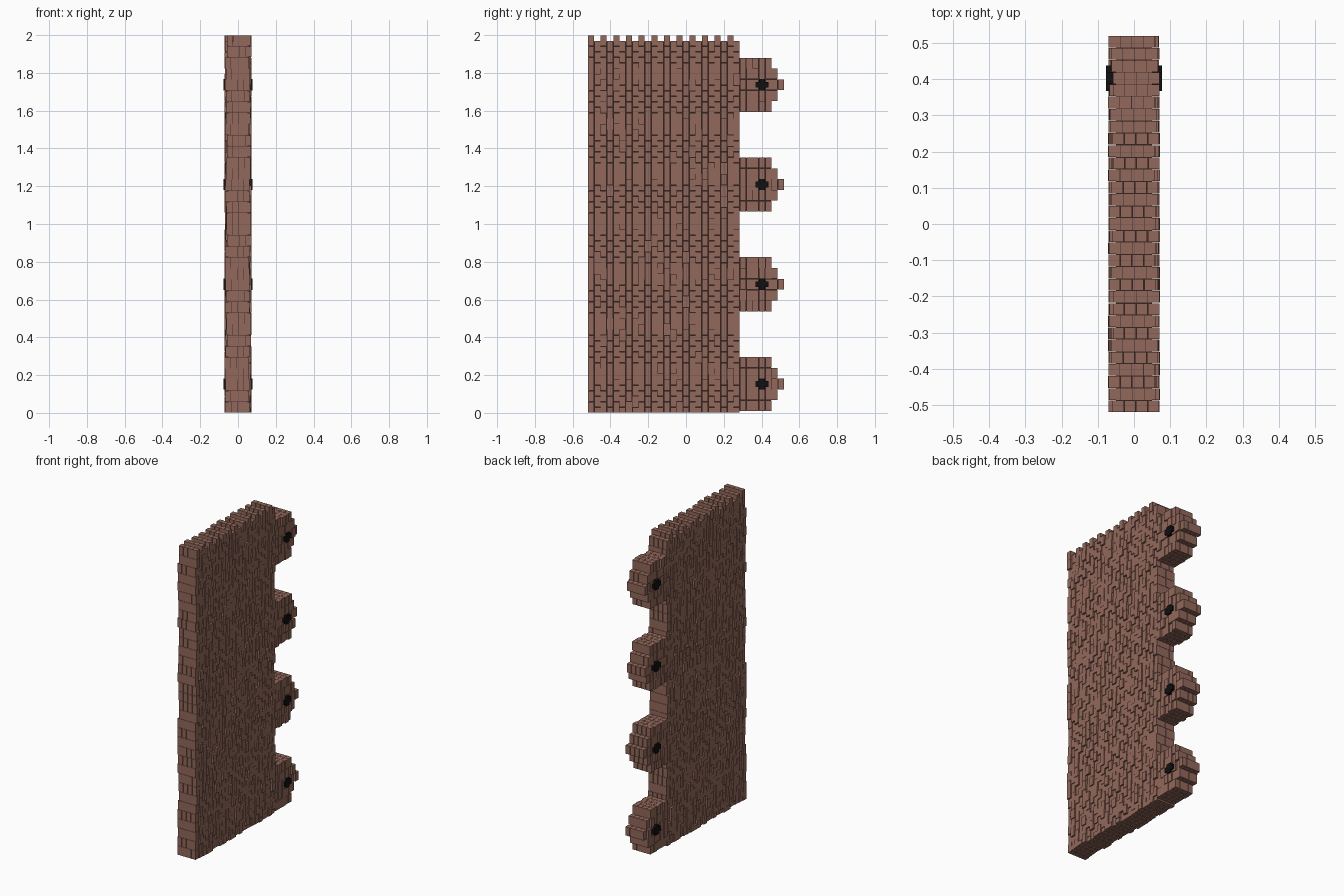
import bpy, bmesh, random
from mathutils import Matrix, Vector

if "Cube" in bpy.data.objects:
    bpy.data.objects.remove(bpy.data.objects["Cube"])

random.seed(4)
COL = 1.04 / 31        # column width along y
BH = 2.0 / 34          # brick height
TBH = 0.0575           # brick height in the hinge lugs
BX = 0.0325            # brick length through the thickness
GAP = 0.0015
Y0 = -0.52


def material(name, rgb):
    m = bpy.data.materials.new(name)
    m.diffuse_color = (*rgb, 1)
    m.use_nodes = True
    m.node_tree.nodes["Principled BSDF"].inputs["Base Color"].default_value = m.diffuse_color
    return m


brick_mat = material("brick_brown", (0.29, 0.14, 0.105))
mortar_mat = material("dark_mortar", (0.05, 0.03, 0.024))
black_mat = material("black_pin", (0.005, 0.005, 0.005))


def box(bm, lo, hi):
    lo, hi = Vector(lo), Vector(hi)
    s = hi - lo
    bmesh.ops.create_cube(bm, size=1, matrix=Matrix.Translation((lo + hi) / 2)
                          @ Matrix.Diagonal((s.x, s.y, s.z, 1)))


def finish(bm, name, mat):
    me = bpy.data.meshes.new(name)
    bm.to_mesh(me)
    bm.free()
    me.materials.append(mat)
    ob = bpy.data.objects.new(name, me)
    bpy.context.collection.objects.link(ob)
    return ob


def course(bm, col, z0, z1):
    """Four bricks through the thickness, with a slight random slide."""
    x = -2 * BX + random.uniform(-0.007, 0.007)
    y = Y0 + col * COL
    h = GAP / 2
    for n in range(4):
        box(bm, (x + n * BX + h, y + h, z0 + h),
            (x + (n + 1) * BX - h, y + COL - h, z1 - h))


# Main panel: staggered columns, odd ones start with a half brick
bm = bmesh.new()
for c in range(24):
    if c % 2 == 0:
        for k in range(34):
            course(bm, c, k * BH, (k + 1) * BH)
    else:
        course(bm, c, 0, BH / 2)
        for k in range(33):
            course(bm, c, (k + 0.5) * BH, (k + 1.5) * BH)
finish(bm, "brick_panel", brick_mat)

# Mortar filling inside the panel
bm = bmesh.new()
box(bm, (-0.05, Y0 + 0.003, 0.003), (0.05, Y0 + 24 * COL - 0.003, 1.967))
finish(bm, "panel_mortar", mortar_mat)

# Four stepped lugs along one edge, each with a cross-shaped pin
for j in range(4):
    cz = 0.153 + 0.528 * j
    bricks, mortar, pin = bmesh.new(), bmesh.new(), bmesh.new()
    for c0, c1, rows in ((24, 29, 5), (29, 30, 3), (30, 31, 1)):
        base = cz - rows * TBH / 2
        for c in range(c0, c1):
            for k in range(rows):
                course(bricks, c, base + k * TBH, base + (k + 1) * TBH)
        box(mortar, (-0.05, Y0 + c0 * COL - 0.004, base + 0.003),
            (0.05, Y0 + c1 * COL - 0.003, base + rows * TBH - 0.003))
    for hy, hz in ((0.035, 0.015), (0.016, 0.03)):
        box(pin, (-0.077, 0.402 - hy, cz - hz), (0.077, 0.402 + hy, cz + hz))
    finish(bricks, f"hinge_lug_{j + 1}", brick_mat)
    finish(mortar, f"lug_mortar_{j + 1}", mortar_mat)
    finish(pin, f"hinge_pin_{j + 1}", black_mat)
